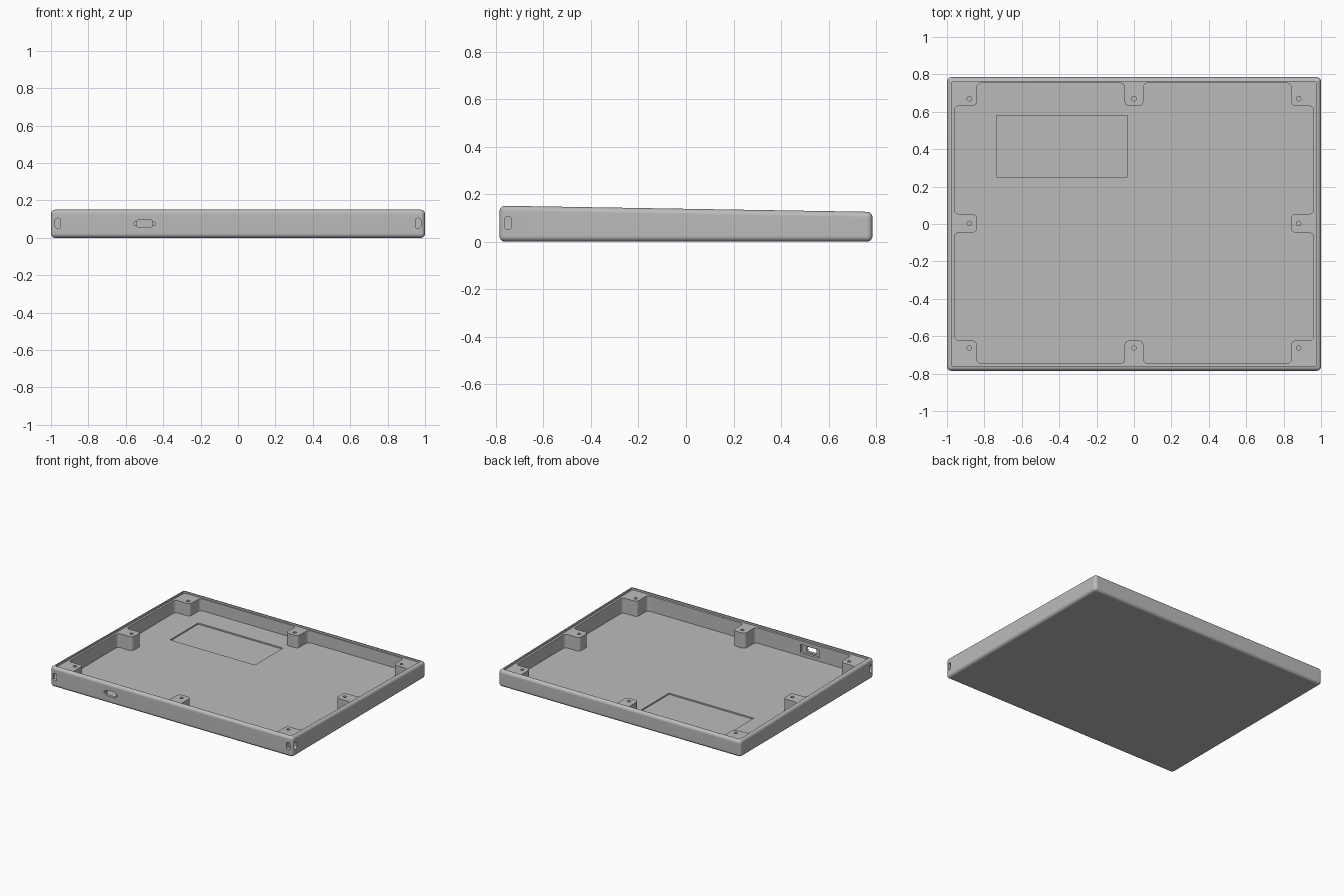
import bpy, bmesh, math
from mathutils import Vector

if "Cube" in bpy.data.objects:
    bpy.data.objects.remove(bpy.data.objects["Cube"], do_unlink=True)

HALF_X, HALF_Y = 1.0, 0.785
FLOOR, LEDGE = 0.022, 0.014


def rim(y):
    """Height of the sloping rim, tallest at the front."""
    return 0.138 - 0.0165 * y


def prism(name, outline, low, high, radius=0.0, segments=4, all_edges=False):
    """Extrude an outline between two height functions and round its edges."""
    bm = bmesh.new()
    bottom = [bm.verts.new((x, y, low(y))) for x, y in outline]
    top = [bm.verts.new((x, y, high(y))) for x, y in outline]
    bm.faces.new(bottom[::-1])
    bm.faces.new(top)
    n = len(outline)
    for i in range(n):
        j = (i + 1) % n
        bm.faces.new((bottom[i], bottom[j], top[j], top[i]))
    bmesh.ops.recalc_face_normals(bm, faces=bm.faces)
    if radius:
        upright = [e for e in bm.edges
                   if abs((e.verts[0].co - e.verts[1].co).normalized().z) > 0.9]
        bmesh.ops.bevel(bm, geom=bm.edges[:] if all_edges else upright,
                        offset=radius, segments=segments, profile=0.5,
                        affect='EDGES', clamp_overlap=True)
    mesh = bpy.data.meshes.new(name)
    bm.to_mesh(mesh)
    bm.free()
    obj = bpy.data.objects.new(name, mesh)
    bpy.context.collection.objects.link(obj)
    return obj


def rectangle(w, h):
    return [(-w, -h), (w, -h), (w, h), (-w, h)]


def slot(center, w, h, depth, rotation, radius):
    """Rounded opening of half size w by h, cut along its local z axis."""
    obj = prism("slot_cutter", rectangle(w, h), lambda y: -depth,
                lambda y: depth, radius, 5)
    obj.location = center
    obj.rotation_euler = rotation
    return obj


def cut(target, cutter):
    cutter.hide_render = True
    bpy.context.view_layer.update()
    mod = target.modifiers.new("cut", 'BOOLEAN')
    mod.operation, mod.solver, mod.object = 'DIFFERENCE', 'EXACT', cutter
    bpy.context.view_layer.objects.active = target
    bpy.ops.object.modifier_apply(modifier=mod.name)
    bpy.data.objects.remove(cutter, do_unlink=True)


# Outer shell: rounded wedge
case = prism("case_tray", rectangle(HALF_X, HALF_Y), lambda y: 0.0, rim,
             0.023, 5, all_edges=True)

# Shallow ledge that receives the lid
cut(case, prism("ledge_cutter", rectangle(0.975, 0.762),
                lambda y: rim(y) - LEDGE, lambda y: 0.3, 0.012))

# Main cavity, leaving a screw boss at each corner and mid side
quarter = [(0.84, 0.05), (0.96, 0.05), (0.96, 0.627), (0.84, 0.627),
           (0.84, 0.75), (0.05, 0.75), (0.05, 0.627)]
outline = []
for sx, sy in ((1, 1), (-1, 1), (-1, -1), (1, -1)):
    points = [(sx * x, sy * y + 0.004) for x, y in quarter]
    outline += points if sx * sy > 0 else points[::-1]
cut(case, prism("cavity_cutter", outline, lambda y: FLOOR, lambda y: 0.3, 0.024))

# Shallow rectangular recess in the floor
recess = prism("recess_cutter", rectangle(0.35, 0.165),
               lambda y: FLOOR - 0.01, lambda y: FLOOR + 0.03)
recess.location = (-0.385, 0.415, 0)
cut(case, recess)

# Blind screw holes in the bosses
for sx in (-1, 0, 1):
    for sy in (-1, 0, 1):
        if sx or sy:
            y = 0.667 * sy + 0.003
            cut(case, slot((0.88 * sx, y, rim(y)), 0.012, 0.012, 0.08,
                           (0, 0, 0), 0.0115))

# Strap slots that meet inside the two front corners
for side in (-1, 1):
    cut(case, slot((side * 0.963, -HALF_Y, 0.078), 0.015, 0.028, 0.05,
                   (math.pi / 2, 0, 0), 0.0145))
    cut(case, slot((side * HALF_X, -0.75, 0.078), 0.028, 0.015, 0.052,
                   (0, math.pi / 2, 0), 0.0145))

# Connector port: inner pocket, through opening and two side notches
upright = (math.pi / 2, 0, 0)
cut(case, slot((-0.5, -0.735, 0.076), 0.078, 0.032, 0.03, upright, 0.006))
cut(case, slot((-0.5, -0.775, 0.076), 0.04, 0.02, 0.06, upright, 0.008))
for side in (-1, 1):
    cut(case, slot((-0.5 + side * 0.046, -HALF_Y, 0.076), 0.011, 0.009, 0.012,
                   upright, 0.008))

# Material and shading
grey = bpy.data.materials.new("plain_grey")
grey.use_nodes = True
colour = (0.5, 0.5, 0.5, 1)
grey.diffuse_color = colour
grey.node_tree.nodes["Principled BSDF"].inputs["Base Color"].default_value = colour
case.data.materials.clear()
case.data.materials.append(grey)
for poly in case.data.polygons:
    poly.material_index = 0

bpy.ops.object.select_all(action='DESELECT')
case.select_set(True)
bpy.context.view_layer.objects.active = case
bpy.ops.object.shade_smooth_by_angle(angle=math.radians(30))
weighted = case.modifiers.new("even_shading", 'WEIGHTED_NORMAL')
weighted.keep_sharp = True
